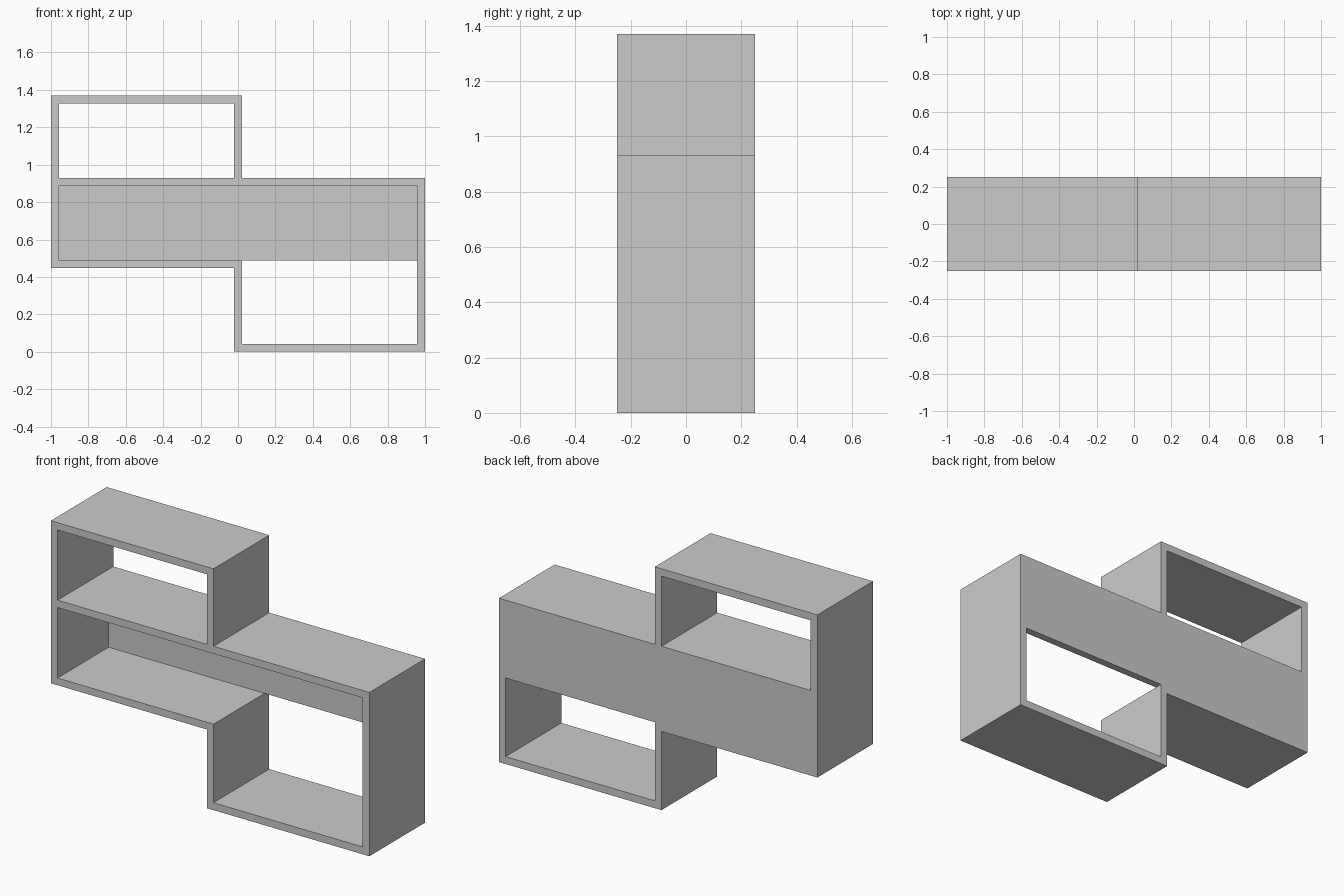
import bpy

if "Cube" in bpy.data.objects:
    bpy.data.objects.remove(bpy.data.objects["Cube"])

DEPTH = 0.25   # half depth of the shelf
T = 0.042      # board thickness
H = 1.37       # overall height
S0, S1 = 0.447, 0.488   # lower-left shelf bottom and top
M0, M1 = 0.888, 0.93    # long middle board bottom and top


def board(name, x0, x1, z0, z1, y0=-DEPTH, y1=DEPTH):
    """Rectangular board spanning the given bounds."""
    bpy.ops.mesh.primitive_cube_add(
        size=1, location=((x0 + x1) / 2, (y0 + y1) / 2, (z0 + z1) / 2))
    ob = bpy.context.object
    ob.name = ob.data.name = name
    ob.scale = (x1 - x0, y1 - y0, z1 - z0)
    bpy.ops.object.transform_apply(location=False, rotation=False, scale=True)
    return ob


# horizontal boards
board("top_board", -1, T / 2, H - T, H)
board("middle_board", -1 + T, 1, M0, M1)
board("lower_left_shelf", -1, T / 2, S0, S1)
board("bottom_board", -T / 2, 1, 0, T)

# outer sides
board("left_side", -1, -1 + T, S1, H - T)
board("right_side", 1 - T, 1, T, M0)

# centre dividers
board("upper_divider", -T / 2, T / 2, M1, H - T)
board("lower_divider", -T / 2, T / 2, T, S0)

# back panel of the middle compartment
board("back_panel", -1 + T, 1 - T, S1, M0, DEPTH - T, DEPTH)
